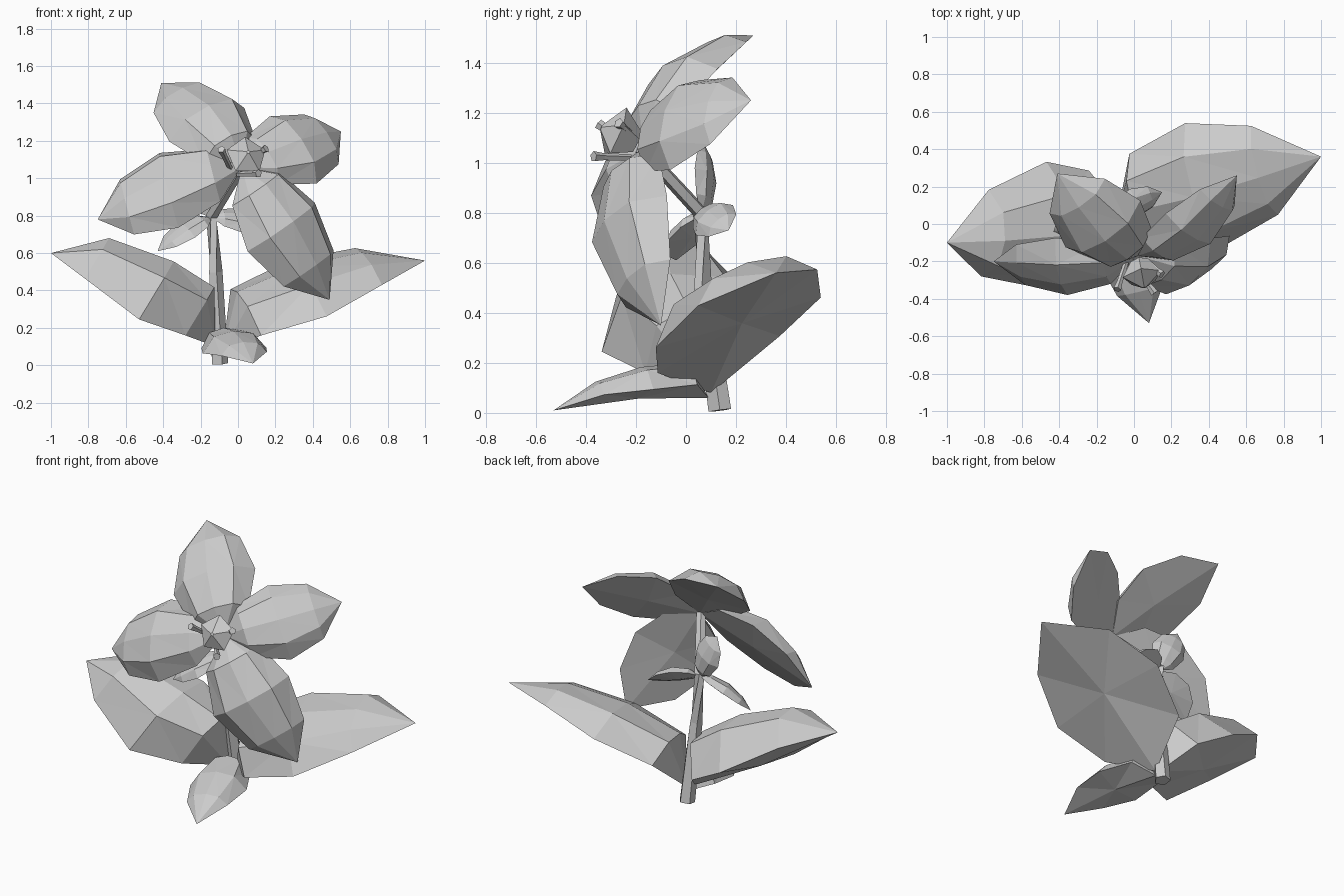
import bpy, bmesh
from mathutils import Vector

if "Cube" in bpy.data.objects:
    bpy.data.objects.remove(bpy.data.objects["Cube"])

SHADE = (0.604, 0.604, 0.604, 1)
grey = bpy.data.materials.new("light_grey")
grey.use_nodes = True
grey.diffuse_color = SHADE
grey.node_tree.nodes["Principled BSDF"].inputs["Base Color"].default_value = SHADE


def finish(name, bm):
    bmesh.ops.recalc_face_normals(bm, faces=bm.faces)
    mesh = bpy.data.meshes.new(name)
    bm.to_mesh(mesh)
    bm.free()
    mesh.materials.append(grey)
    obj = bpy.data.objects.new(name, mesh)
    bpy.context.collection.objects.link(obj)


def blade(name, base, tip, side, bend, ridge, stations):
    """Faceted petal or leaf: domed front with shoulders, flat fan behind.
    Each station is (position, width, bend factor, dome factor)."""
    base, tip, side, bend = map(Vector, (base, tip, side, bend))
    axis = tip - base
    normal = axis.cross(side).normalized()
    bm = bmesh.new()
    start, end = bm.verts.new(base), bm.verts.new(tip)
    rows = []
    for t, width, lift, dome in stations:
        mid = base + axis * t + bend * lift
        row = [bm.verts.new(mid + side * width * u + normal * ridge * dome * h)
               for u, h in ((-1, 0), (-.62, .8), (0, 1), (.62, .8), (1, 0))]
        rows.append(row)
    for a, b in zip(rows, rows[1:]):
        for i in range(4):
            bm.faces.new((a[i], a[i + 1], b[i + 1], b[i]))
    for end_vert, row in ((start, rows[0]), (end, rows[-1])):
        for i in range(4):
            bm.faces.new((end_vert, row[i], row[i + 1]))
    # Fan behind the rim
    centre = bm.verts.new(base + axis * .45 + bend * stations[1][2] - normal * .02)
    rim = [start] + [r[0] for r in rows] + [end] + [r[-1] for r in reversed(rows)]
    for a, b in zip(rim, rim[1:] + rim[:1]):
        bm.faces.new((a, b, centre))
    bmesh.ops.triangulate(bm, faces=[f for f in bm.faces if len(f.verts) > 3])
    finish(name, bm)


def tube(name, points, radii, sides=5):
    bm = bmesh.new()
    points = [Vector(p) for p in points]
    rings = []
    for i, (p, r) in enumerate(zip(points, radii)):
        d = points[min(i + 1, len(points) - 1)] - points[max(i - 1, 0)]
        rot = d.to_track_quat('Z', 'Y').to_matrix().to_4x4()
        rot.translation = p
        rings.append(bmesh.ops.create_circle(bm, segments=sides, radius=r, matrix=rot,
                                             cap_ends=i in (0, len(points) - 1))["verts"])
    for a, b in zip(rings, rings[1:]):
        for i in range(sides):
            j = (i + 1) % sides
            bm.faces.new((a[i], a[j], b[j], b[i]))
    finish(name, bm)


# Petals
heart = (.02, -.17, 1.06)
petal = ((.18, .7, .6, .8), (.48, 1, 1, 1), (.78, .74, .6, .65))
blade("upper_petal", heart, (-.41, .27, 1.51), (-.2, -.125, -.09), (.02, -.04, .01), .14, petal)
blade("right_petal", heart, (.55, .26, 1.25), (-.125, .06, .18), (.02, -.04, 0), .11, petal)
blade("lower_petal", heart, (.49, -.1, .35), (.18, .12, .13), (-.015, -.06, .02), .15, petal)
blade("left_petal", heart, (-.75, -.2, .78), (.05, -.13, -.2), (-.02, -.02, .01), .14, petal)

# Large domed leaves and the small front leaf
leaf = ((.12, .74, 1.2, .95), (.42, 1, 1, 1), (.72, .72, .95, .6))
blade("right_leaf", (-.08, .1, .08), (1, .36, .56), (-.1, .33, .1), (0, 0, .08), .19, leaf)
blade("left_leaf", (-.12, .08, .1), (-1, -.1, .6), (-.03, -.335, -.06), (0, .01, .02), .3,
      ((.16, .67, 1, .87), (.43, 1, -.5, 1), (.77, .69, 1, .7)))
blade("front_leaf", (-.09, .09, .06), (.08, -.53, .01), (.17, .04, .015), (0, 0, .04), .105, leaf)

# Small leaves on the stem
node = (-.14, .06, .79)
for name, tip, side in (("side_sepal", (-.43, -.04, .61), (.05, -.09, -.03)),
                        ("back_sepal", (.15, .17, .73), (-.02, .075, .06)),
                        ("upper_sepal", (-.27, .07, 1.08), (.09, -.03, .04))):
    blade(name, node, tip, side, (0, 0, .01), .05, petal)

# Stem
tube("stem", [(-.1, .135, .01), (-.12, .07, .5), (-.14, .06, .8), (.02, -.18, 1.06)], (.048, .038, .032, .028))

# Flower centre and stamens
tube("flower_centre", [(.03, -.2, 1.08), (.045, -.28, 1.12), (.055, -.34, 1.14)], (.05, .11, .01))
for i, (foot, end) in enumerate((((-.04, -.2, 1.05), (-.09, -.35, 1.155)),
                                 ((.06, -.2, 1.1), (.15, -.27, 1.16)),
                                 ((.0, -.22, 1.02), (.11, -.37, 1.025)))):
    foot, end = Vector(foot), Vector(end)
    neck = foot.lerp(end, .75)
    tube(f"stamen_{i + 1}", [foot, neck, end], (.014, .016, .022))
